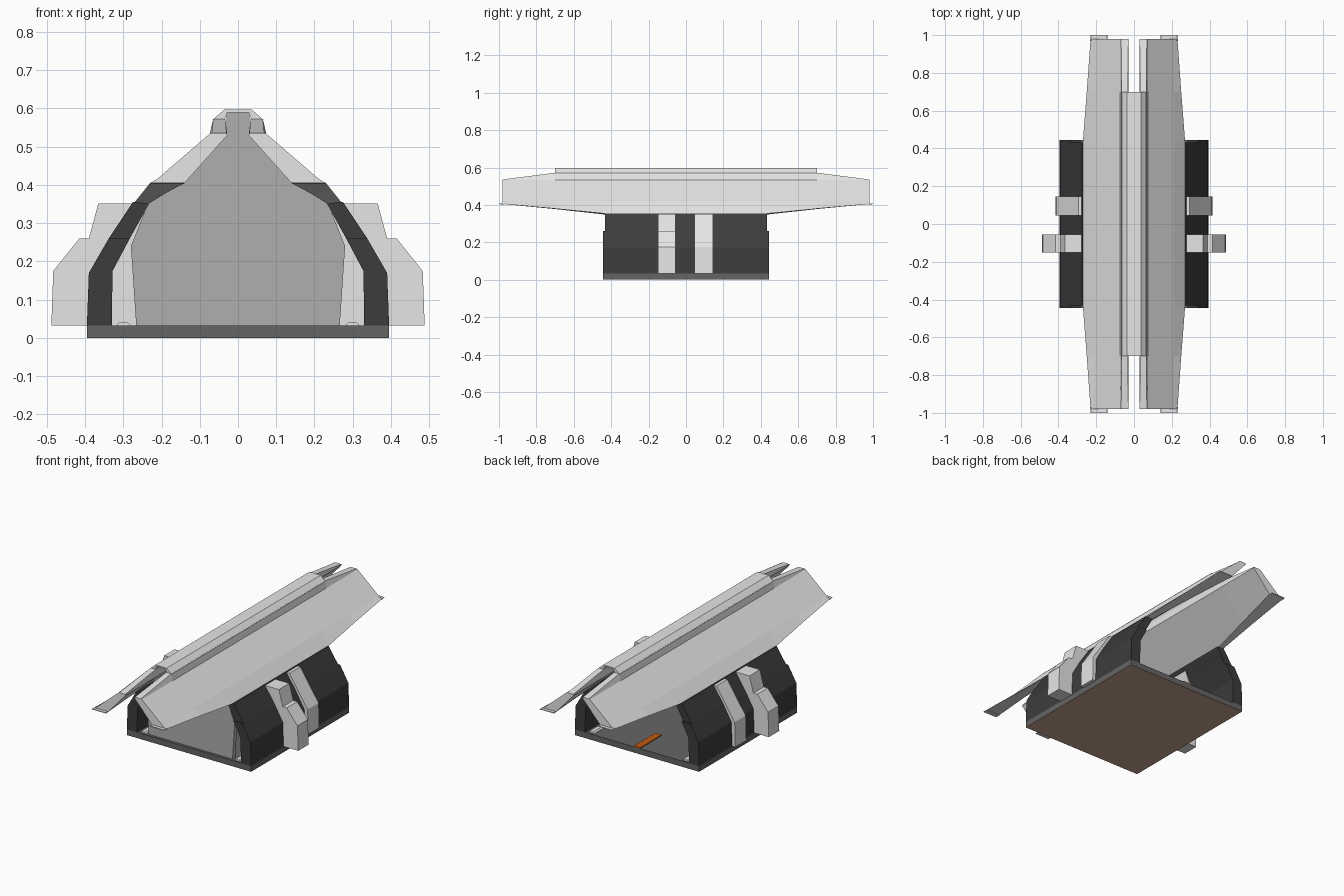
import bpy, bmesh

if "Cube" in bpy.data.objects:
    bpy.data.objects.remove(bpy.data.objects["Cube"])


def material(name, r, g, b):
    m = bpy.data.materials.new(name)
    m.diffuse_color = (r, g, b, 1)
    m.use_nodes = True
    m.node_tree.nodes["Principled BSDF"].inputs["Base Color"].default_value = m.diffuse_color
    return m


LIGHT = material("light grey", .79, .79, .79)
MID = material("mid grey", .43, .43, .43)
DARK = material("charcoal", .045, .045, .045)
SLAB = material("slab grey", .13, .13, .13)
BROWN = material("underside brown", .56, .37, .27)
ORANGE = material("orange", .52, .10, .005)


def loft(name, sections, mat, mirror=False):
    """Skin a row of (y, [(x, z), ...]) sections and cap both ends."""
    bm = bmesh.new()
    rings = [[bm.verts.new((x, y, z)) for x, z in pts] for y, pts in sections]
    n = len(rings[0])
    for a, b in zip(rings, rings[1:]):
        for i in range(n):
            j = (i + 1) % n
            bm.faces.new((a[i], a[j], b[j], b[i]))
    bm.faces.new(rings[0])
    bm.faces.new(rings[-1])
    if mirror:
        geom = bm.verts[:] + bm.edges[:] + bm.faces[:]
        dup = bmesh.ops.duplicate(bm, geom=geom)["geom"]
        for v in dup:
            if isinstance(v, bmesh.types.BMVert):
                v.co.x = -v.co.x
    bmesh.ops.recalc_face_normals(bm, faces=bm.faces[:])
    me = bpy.data.meshes.new(name)
    bm.to_mesh(me)
    bm.free()
    me.materials.append(mat)
    ob = bpy.data.objects.new(name, me)
    bpy.context.collection.objects.link(ob)
    return ob


def prism(name, profile, y0, y1, mat, mirror=False):
    return loft(name, [(y0, profile), (y1, profile)], mat, mirror)


def rect(x0, x1, z0, z1):
    return [(x0, z0), (x1, z0), (x1, z1), (x0, z1)]


# Floor slab with brown underside
slab = prism("floor_slab", rect(-.395, .395, 0, .033), -.445, .445, SLAB)
slab.data.materials.append(BROWN)
for p in slab.data.polygons:
    if p.normal.z < -.9:
        p.material_index = 1

# Orange floor stripe at the open back
prism("floor_stripe", rect(-.02, .02, .032, .038), .25, .445, ORANGE)

# Pale rails on the floor beside the walls
prism("floor_rail", [(.28, .032), (.318, .032), (.31, .041), (.288, .041)],
      -.435, .435, LIGHT, True)

# Dark side walls, lower and slightly shorter upper part
prism("lower_wall", [(.33, .033), (.395, .033), (.39, .17), (.338, .26),
                     (.283, .26), (.328, .175)], -.445, .445, DARK, True)
prism("upper_wall", [(.283, .26), (.338, .26), (.275, .355), (.23, .355)],
      -.432, .432, DARK, True)

# Gable wall closing the front
prism("front_wall", [(-.266, .033), (.266, .033), (.28, .24), (.235, .352),
                     (.15, .42), (.03, .535), (.03, .59), (-.03, .59),
                     (-.03, .535), (-.15, .42), (-.235, .352), (-.28, .24)],
      -.43, -.405, MID)

# Buttress ribs passing through the walls: slim one behind, bulky one in front
inner = [(.235, .352), (.28, .24), (.265, .033)]
prism("slim_rib", inner[::-1][:1] + [(.415, .033), (.411, .175), (.355, .26),
                                     (.295, .352)] + inner[:2],
      .045, .145, LIGHT, True)
prism("bulky_rib", inner[2:] + [(.488, .033), (.483, .175), (.415, .26),
                                (.39, .26), (.365, .352)] + inner[:2],
      -.15, -.055, LIGHT, True)

# Roof slopes: eave outer, crease, ridge outer, ridge top, inner ridge, eave inner
tip = [(.23, .405), (.212, .415), (.074, .534), (.068, .536), (.03, .536),
       (.028, .53), (.14, .405)]
shoulder = [(.25, .38), (.212, .415), (.074, .534), (.065, .572), (.033, .572),
            (.028, .53), (.19, .378)]
middle = [(.27, .355), (.212, .415), (.074, .534), (.065, .572), (.033, .572),
          (.028, .53), (.235, .35)]
loft("roof_slope", [(-.98, tip), (-.7, shoulder), (-.445, middle),
                    (.445, middle), (.7, shoulder), (.98, tip)], LIGHT, True)

# Eave flange tips running past the roof ends
for s, label in ((-1, "front"), (1, "back")):
    loft("eave_tip_" + label,
         [(s * 1.0, [(.14, .404), (.23, .404), (.228, .408), (.142, .408)]),
          (s * .97, [(.142, .402), (.232, .402), (.228, .407), (.145, .407)])],
         LIGHT, True)

# Ridge cap
prism("ridge_cap", [(-.067, .57), (-.035, .57), (-.028, .59), (.028, .59),
                    (.035, .57), (.067, .57), (.036, .597), (-.036, .597)],
      -.7, .7, LIGHT)
